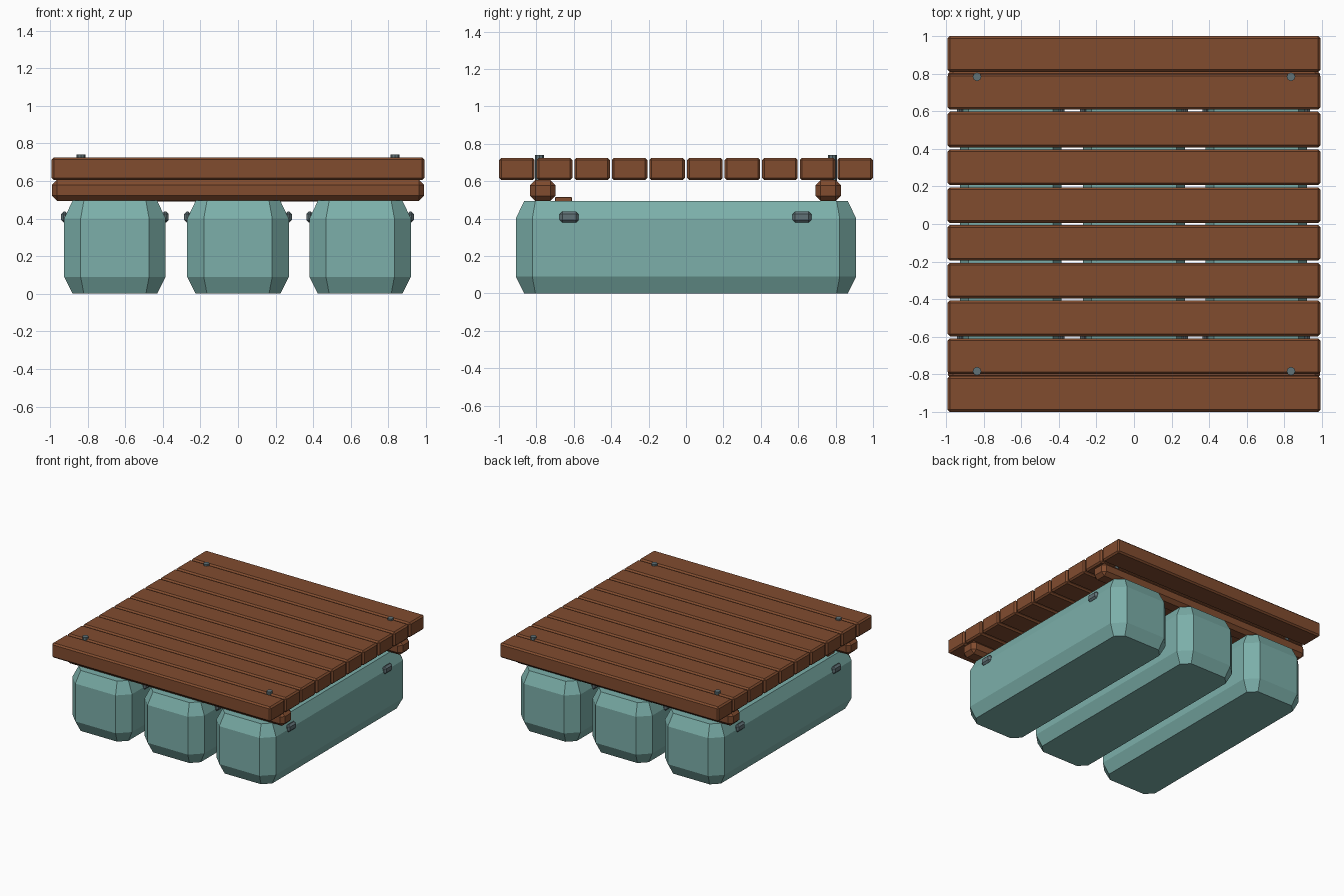
import bpy
import bmesh

old = bpy.data.objects.get("Cube")
if old:
    bpy.data.objects.remove(old, do_unlink=True)


def material(name, color):
    mat = bpy.data.materials.new(name)
    mat.use_nodes = True
    mat.diffuse_color = (*color, 1)
    mat.node_tree.nodes["Principled BSDF"].inputs["Base Color"].default_value = (*color, 1)
    return mat


wood = material("brown wood", (0.22, 0.072, 0.028))
plastic = material("teal plastic", (0.2, 0.43, 0.4))
metal = material("grey metal", (0.12, 0.17, 0.185))


def finish(name, bm, mat):
    bmesh.ops.recalc_face_normals(bm, faces=bm.faces)
    mesh = bpy.data.meshes.new(name)
    bm.to_mesh(mesh)
    bm.free()
    mesh.materials.append(mat)
    obj = bpy.data.objects.new(name, mesh)
    bpy.context.collection.objects.link(obj)
    return obj


def box(name, center, size, bevel, mat):
    bm = bmesh.new()
    bmesh.ops.create_cube(bm, size=1)
    bmesh.ops.scale(bm, vec=size, verts=bm.verts)
    bmesh.ops.bevel(bm, geom=bm.edges[:], offset=bevel, segments=1, affect='EDGES')
    bmesh.ops.translate(bm, vec=center, verts=bm.verts)
    return finish(name, bm, mat)


def octagon(half_x, half_y, cut):
    """Rectangle outline with its four corners cut off."""
    a, b = half_x - cut, half_y - cut
    return [(a, -half_y), (half_x, -b), (half_x, b), (a, half_y),
            (-a, half_y), (-half_x, b), (-half_x, -b), (-a, -half_y)]


def pontoon(name, x):
    bm = bmesh.new()
    rings = []
    for z, inset, cut in ((0, 0.045, 0.06), (0.09, 0, 0.088), (0.4, 0, 0.088), (0.495, 0.045, 0.06)):
        outline = octagon(0.27 - inset, 0.91 - inset, cut)
        rings.append([bm.verts.new((x + px, py, z)) for px, py in outline])
    for low, high in zip(rings, rings[1:]):
        for i in range(8):
            j = (i + 1) % 8
            bm.faces.new((low[i], low[j], high[j], high[i]))
    bm.faces.new(rings[0])
    bm.faces.new(rings[-1])
    return finish(name, bm, plastic)


# Floats with a small metal lug near each end of both sides
for label, x in (("right", -0.655), ("middle", 0), ("left", 0.65)):
    pontoon(f"{label}_float", x)
    for side in (-1, 1):
        for end, y in (("front", -0.625), ("back", 0.62)):
            box(f"{label}_float_{end}_lug", (x + side * 0.268, y, 0.408),
                (0.036, 0.1, 0.06), 0.014, metal)

# Cross beams and a thin batten resting on the floats
for end, y in (("front", -0.765), ("back", 0.76)):
    box(f"{end}_beam", (0, y, 0.55), (1.98, 0.136, 0.112), 0.028, wood)
box("batten", (0, -0.655, 0.503), (1.72, 0.09, 0.024), 0.003, wood)

# Deck planks
for i in range(10):
    box(f"deck_plank_{i + 1}", (0, -0.904 + i * 0.2009, 0.665),
        (1.984, 0.19, 0.12), 0.012, wood)

# Deck bolts
for x in (-0.835, 0.835):
    for y in (-0.783, 0.783):
        bm = bmesh.new()
        bmesh.ops.create_cone(bm, cap_ends=True, segments=8, radius1=0.023,
                              radius2=0.023, depth=0.2)
        bmesh.ops.translate(bm, vec=(x, y, 0.64), verts=bm.verts)
        finish("deck_bolt", bm, metal)
